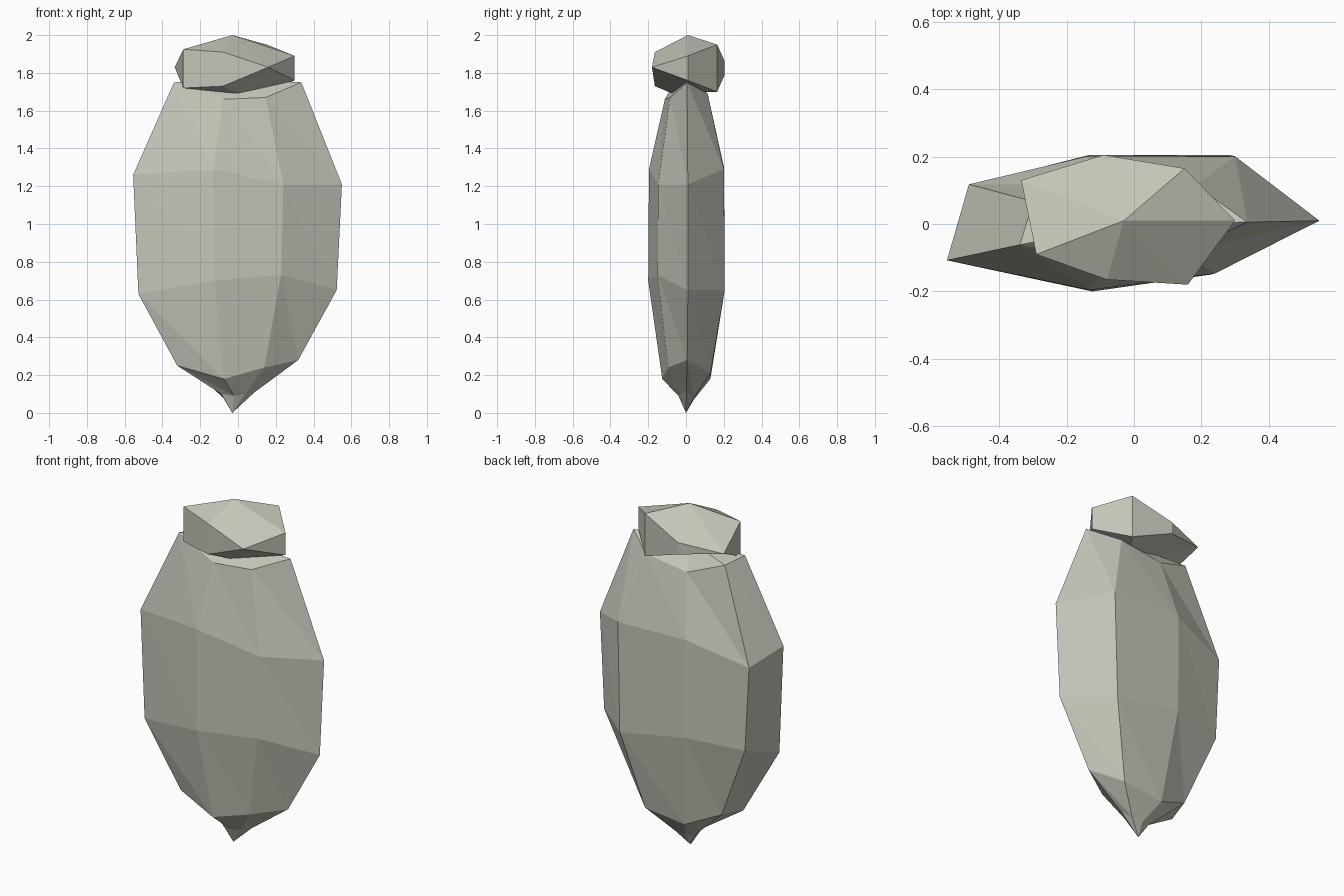
import bpy
import bmesh

cube = bpy.data.objects.get("Cube")
if cube:
    bpy.data.objects.remove(cube, do_unlink=True)

# Single pale stone colour
COLOUR = (0.55, 0.56, 0.48, 1.0)
stone = bpy.data.materials.new("pale_stone")
stone.use_nodes = True
stone.diffuse_color = COLOUR
shader = next(n for n in stone.node_tree.nodes if n.type == "BSDF_PRINCIPLED")
shader.inputs["Base Color"].default_value = COLOUR
shader.inputs["Roughness"].default_value = 0.9


def faceted_loft(name, section, rings, bottom, top):
    """Loft a cross-section through uneven rings and close both ends with a point.
    Each ring holds an x scale, a y scale and one height per corner."""
    bm = bmesh.new()
    loops = []
    for scale_x, scale_y, heights in rings:
        loops.append([bm.verts.new((x * scale_x, y * scale_y, z))
                      for (x, y), z in zip(section, heights)])
    low_tip, high_tip = bm.verts.new(bottom), bm.verts.new(top)
    count = len(section)
    for i in range(count):
        j = (i + 1) % count
        bm.faces.new((low_tip, loops[0][j], loops[0][i]))
        bm.faces.new((high_tip, loops[-1][i], loops[-1][j]))
        for low, high in zip(loops, loops[1:]):
            bm.faces.new((low[i], low[j], high[i]))
            bm.faces.new((low[j], high[j], high[i]))
    # Corners where two rings meet become one point
    bmesh.ops.remove_doubles(bm, verts=bm.verts[:], dist=0.001)
    bmesh.ops.recalc_face_normals(bm, faces=bm.faces[:])
    mesh = bpy.data.meshes.new(name)
    bm.to_mesh(mesh)
    bm.free()
    mesh.materials.append(stone)
    obj = bpy.data.objects.new(name, mesh)
    bpy.context.collection.objects.link(obj)
    return obj


# Tall flattened seven-sided body
body_section = [(0.55, 0.01), (0.3, 0.205), (-0.14, 0.205), (-0.49, 0.12),
                (-0.555, -0.11), (-0.13, -0.2), (0.24, -0.15)]
body_rings = [
    (0.16, 0.2, [0.11, 0.08, 0.07, 0.08, 0.1, 0.09, 0.1]),
    (0.58, 0.63, [0.28, 0.21, 0.18, 0.27, 0.25, 0.18, 0.24]),
    (0.95, 1.0, [0.65, 0.65, 0.73, 0.71, 0.63, 0.7, 0.73]),
    (1.0, 0.98, [1.21, 1.29, 1.3, 1.2, 1.26, 1.29, 1.21]),
    (0.61, 0.56, [1.75, 1.69, 1.65, 1.73, 1.75, 1.66, 1.67]),
]
faceted_loft("body", body_section, body_rings, (-0.03, 0, 0), (-0.03, 0, 1.77))

# Small crooked cap resting on the body
cap_section = [(0.3, 0.01), (0.15, 0.165), (-0.09, 0.205), (-0.335, 0.13),
               (-0.29, -0.09), (-0.08, -0.165), (0.16, -0.18)]
cap_rings = [
    (1.0, 1.0, [1.76, 1.7, 1.79, 1.83, 1.72, 1.73, 1.83]),
    (1.0, 1.0, [1.89, 1.95, 1.86, 1.83, 1.925, 1.91, 1.83]),
]
faceted_loft("cap", cap_section, cap_rings, (0, -0.07, 1.69), (-0.03, 0.01, 2))
